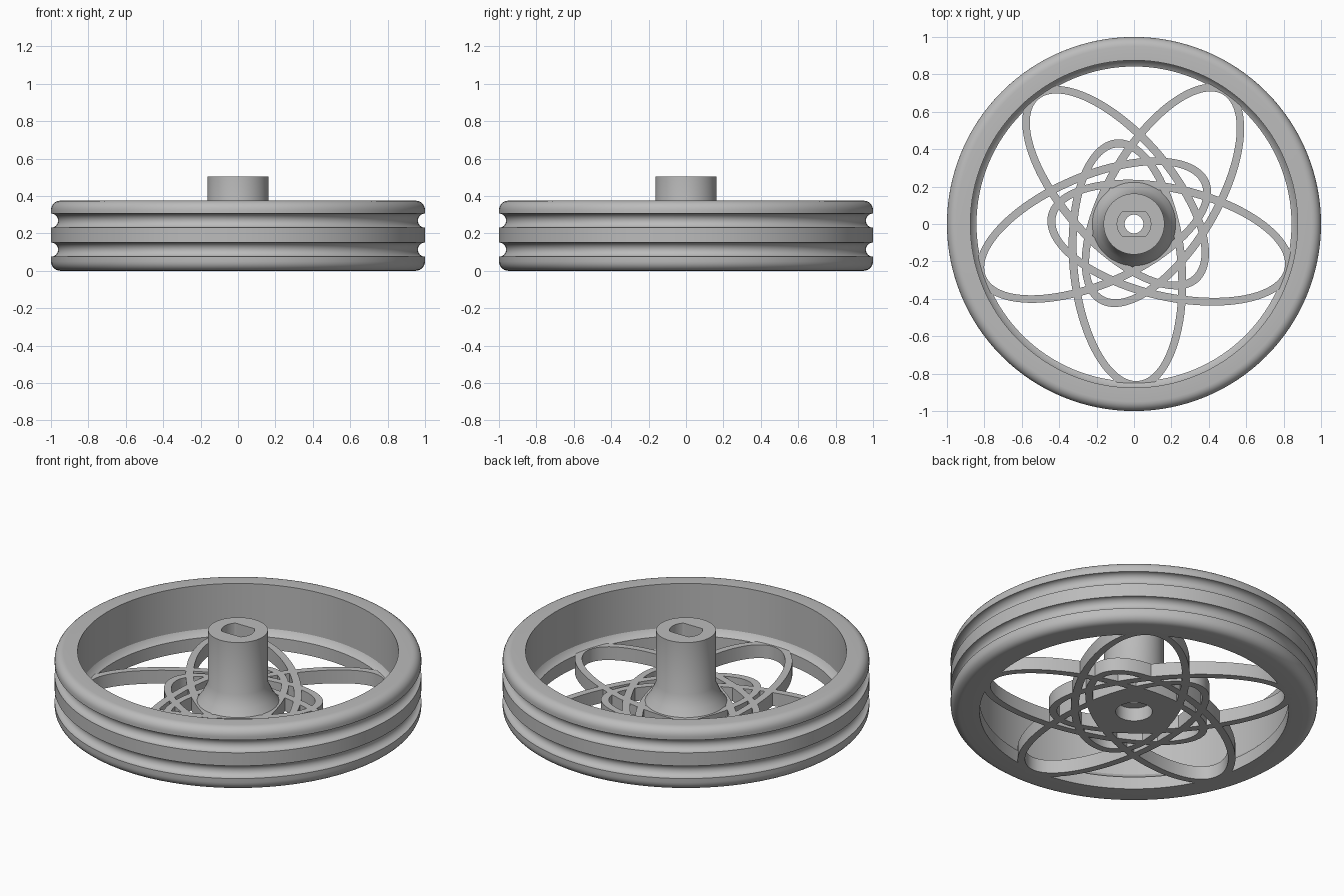
import bpy
import bmesh
import math

cube = bpy.data.objects.get("Cube")
if cube:
    bpy.data.objects.remove(cube, do_unlink=True)

GREY = (0.5, 0.5, 0.5, 1)
grey = bpy.data.materials.new("plain grey")
grey.use_nodes = True
grey.diffuse_color = GREY
grey.node_tree.nodes["Principled BSDF"].inputs["Base Color"].default_value = GREY


def loft(name, rings):
    """Closed surface through a cycle of closed rings of points."""
    bm = bmesh.new()
    loops = [[bm.verts.new(p) for p in ring] for ring in rings]
    for k, lower in enumerate(loops):
        upper = loops[(k + 1) % len(loops)]
        for i in range(len(lower)):
            j = (i + 1) % len(lower)
            bm.faces.new((lower[i], lower[j], upper[j], upper[i]))
    bmesh.ops.recalc_face_normals(bm, faces=bm.faces)
    mesh = bpy.data.meshes.new(name)
    bm.to_mesh(mesh)
    bm.free()
    mesh.materials.append(grey)
    obj = bpy.data.objects.new(name, mesh)
    bpy.context.collection.objects.link(obj)
    bpy.ops.object.select_all(action='DESELECT')
    obj.select_set(True)
    bpy.context.view_layer.objects.active = obj
    bpy.ops.object.shade_smooth_by_angle(angle=math.radians(30))
    return obj


def circle(r, z, flat=1.0, n=96):
    """Ring of radius r, with its y sides cut flat at +-flat."""
    pts = []
    for i in range(n):
        a = 2 * math.pi * i / n
        y = max(-flat, min(flat, r * math.sin(a)))
        pts.append((r * math.cos(a), y, z))
    return pts


def arc(cx, cz, r, start, end, steps):
    """Profile points along an arc, angles in degrees."""
    angles = [math.radians(start + (end - start) * i / steps) for i in range(steps + 1)]
    return [(cx + r * math.cos(a), cz + r * math.sin(a)) for a in angles]


# Rim: rounded edges, two round grooves, sloped step inside
HEIGHT, ROUND, GROOVE = 0.375, 0.05, 0.038
profile = [(0.842, 0)]
profile += arc(1 - ROUND, ROUND, ROUND, -90, 0, 6)
for z in (0.113, 0.268):
    profile += arc(1, z, GROOVE, 270, 90, 12)
profile += arc(1 - ROUND, HEIGHT - ROUND, ROUND, 0, 90, 6)
profile += [(0.875, HEIGHT), (0.875, 0.11), (0.86, 0.085), (0.842, 0.075)]
loft("rim", [circle(r, z, n=128) for r, z in profile])

# Hub: flared base, double-flat socket on top, narrow bore, round recess below
SOCKET, TOP = 0.065, 0.503
hub_rings = [circle(0.1, 0), circle(0.23, 0), circle(0.23, 0.07),
             circle(0.195, 0.12), circle(0.163, 0.19), circle(0.163, TOP),
             circle(0.09, TOP, SOCKET), circle(0.09, 0.25, SOCKET),
             circle(0.05, 0.25), circle(0.05, 0.08), circle(0.1, 0.08)]
loft("hub", hub_rings)


# Spokes: five off-centre ellipse bands, crossing around the hub
def ellipse(inset, z, turn, n=96):
    a, b = 0.67 - inset, 0.31 - inset
    tilt = math.radians(-84.8)
    pts = []
    for i in range(n):
        t = 2 * math.pi * i / n
        u, v = a * math.cos(t), b * math.sin(t)
        x = -0.035 + u * math.cos(tilt) - v * math.sin(tilt)
        y = -0.215 + u * math.sin(tilt) + v * math.cos(tilt)
        pts.append((x * math.cos(turn) - y * math.sin(turn),
                    x * math.sin(turn) + y * math.cos(turn), z))
    return pts


BAND, THICK = 0.043, 0.08
for k in range(5):
    turn = math.radians(72 * k)
    loft(f"spoke_loop_{k + 1}", [ellipse(0, 0, turn), ellipse(0, THICK, turn),
                                 ellipse(BAND, THICK, turn), ellipse(BAND, 0, turn)])
